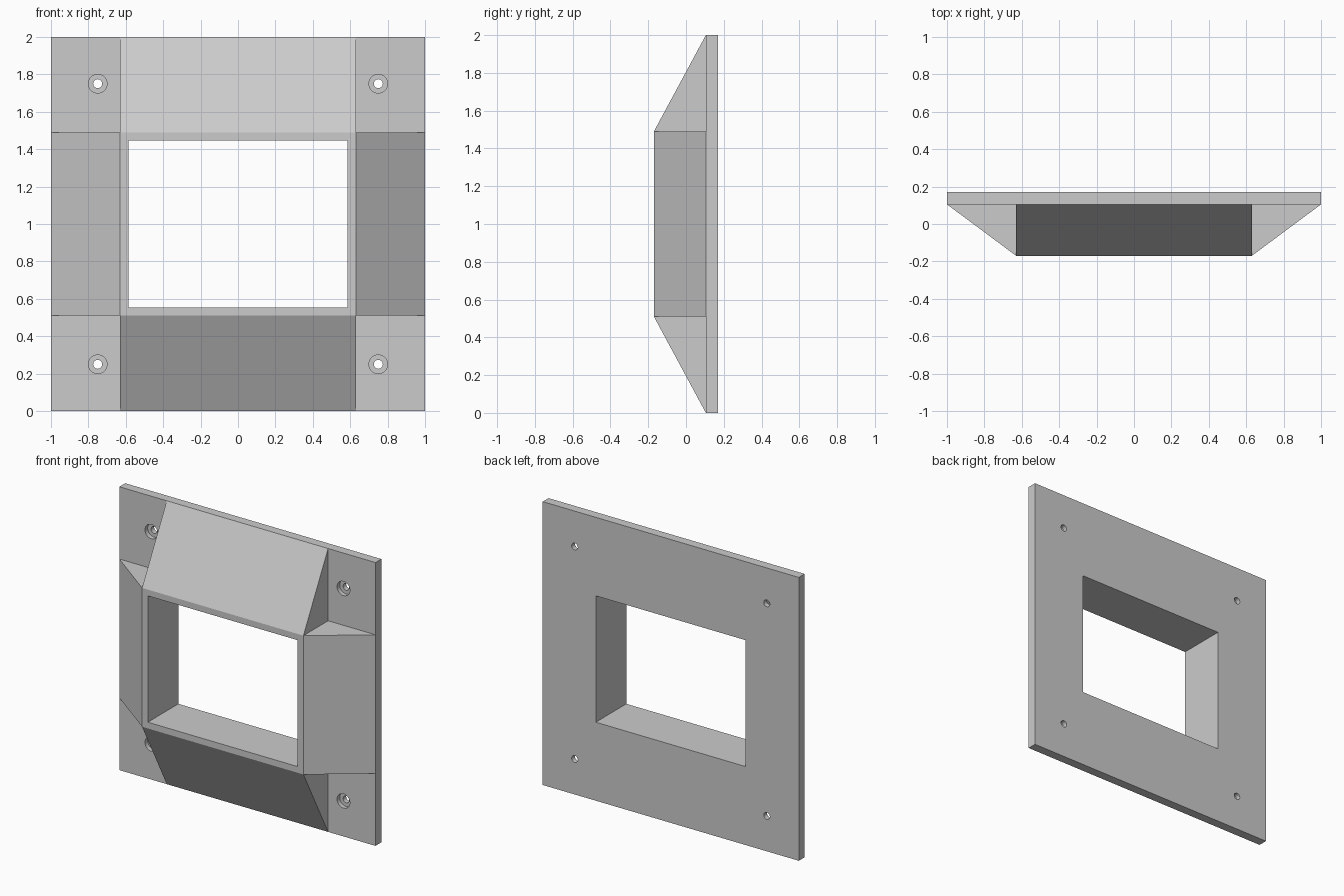
import bpy, bmesh, math

if "Cube" in bpy.data.objects:
    bpy.data.objects.remove(bpy.data.objects["Cube"])

CZ = 1.0                               # height of the symmetry centre
FRONT, PLATE, BACK = -0.17, 0.105, 0.17  # y of rim, plate face, plate back
RX, RZ = 0.63, 0.49                    # rim outer half size
OX, OZ = 0.585, 0.446                  # opening half size


def make_object(name, bm):
    bmesh.ops.remove_doubles(bm, verts=bm.verts, dist=1e-5)
    bmesh.ops.recalc_face_normals(bm, faces=bm.faces)
    mesh = bpy.data.meshes.new(name)
    bm.to_mesh(mesh)
    bm.free()
    ob = bpy.data.objects.new(name, mesh)
    bpy.context.collection.objects.link(ob)
    ob.location.z = CZ
    mirror = ob.modifiers.new("Mirror", 'MIRROR')
    mirror.use_axis = (True, False, True)
    return ob


# Bezel plate: one quadrant, mirrored in x and z
F, P, B = FRONT, PLATE, BACK
quadrant = [
    # face plate corner, outer edges and back
    [(RX, P, RZ), (RX, P, 1), (1, P, 1), (1, P, RZ)],
    [(0, P, 1), (0, B, 1), (1, B, 1), (1, P, 1), (RX, P, 1)],
    [(1, P, 0), (1, P, RZ), (1, P, 1), (1, B, 1), (1, B, 0)],
    [(OX, B, OZ), (OX, B, 0), (1, B, 0), (1, B, 1)],
    [(OX, B, OZ), (1, B, 1), (0, B, 1), (0, B, OZ)],
    # sloped panels
    [(0, F, RZ), (0, P, 1), (RX, P, 1), (RX, F, RZ)],
    [(RX, F, 0), (RX, F, RZ), (1, P, RZ), (1, P, 0)],
    # triangular ends of the panels
    [(RX, F, RZ), (RX, P, 1), (RX, P, RZ)],
    [(RX, F, RZ), (RX, P, RZ), (1, P, RZ)],
    # front rim
    [(OX, F, 0), (OX, F, OZ), (RX, F, RZ), (RX, F, 0)],
    [(0, F, OZ), (0, F, RZ), (RX, F, RZ), (OX, F, OZ)],
    # opening walls
    [(OX, F, 0), (OX, B, 0), (OX, B, OZ), (OX, F, OZ)],
    [(0, F, OZ), (OX, F, OZ), (OX, B, OZ), (0, B, OZ)],
]
bm = bmesh.new()
for face in quadrant:
    bm.faces.new([bm.verts.new(co) for co in face])
bezel = make_object("bezel_plate", bm)

# Counterbored screw hole cutter: stepped round profile (radius, y)
bm = bmesh.new()
profile = [(0.05, 0.05), (0.05, 0.135), (0.024, 0.135), (0.024, 0.25)]
N = 32
rings = [[bm.verts.new((0.75 + r * math.cos(2 * math.pi * i / N), y,
                        0.75 + r * math.sin(2 * math.pi * i / N)))
          for i in range(N)] for r, y in profile]
for a, b in zip(rings, rings[1:]):
    for i in range(N):
        j = (i + 1) % N
        bm.faces.new((a[i], a[j], b[j], b[i]))
bm.faces.new(rings[0])
bm.faces.new(rings[-1])
cutter = make_object("screw_hole_cutter", bm)
cutter.hide_render = True
cutter.display_type = 'WIRE'

cut = bezel.modifiers.new("Screw holes", 'BOOLEAN')
cut.operation = 'DIFFERENCE'
cut.solver = 'EXACT'
cut.object = cutter
